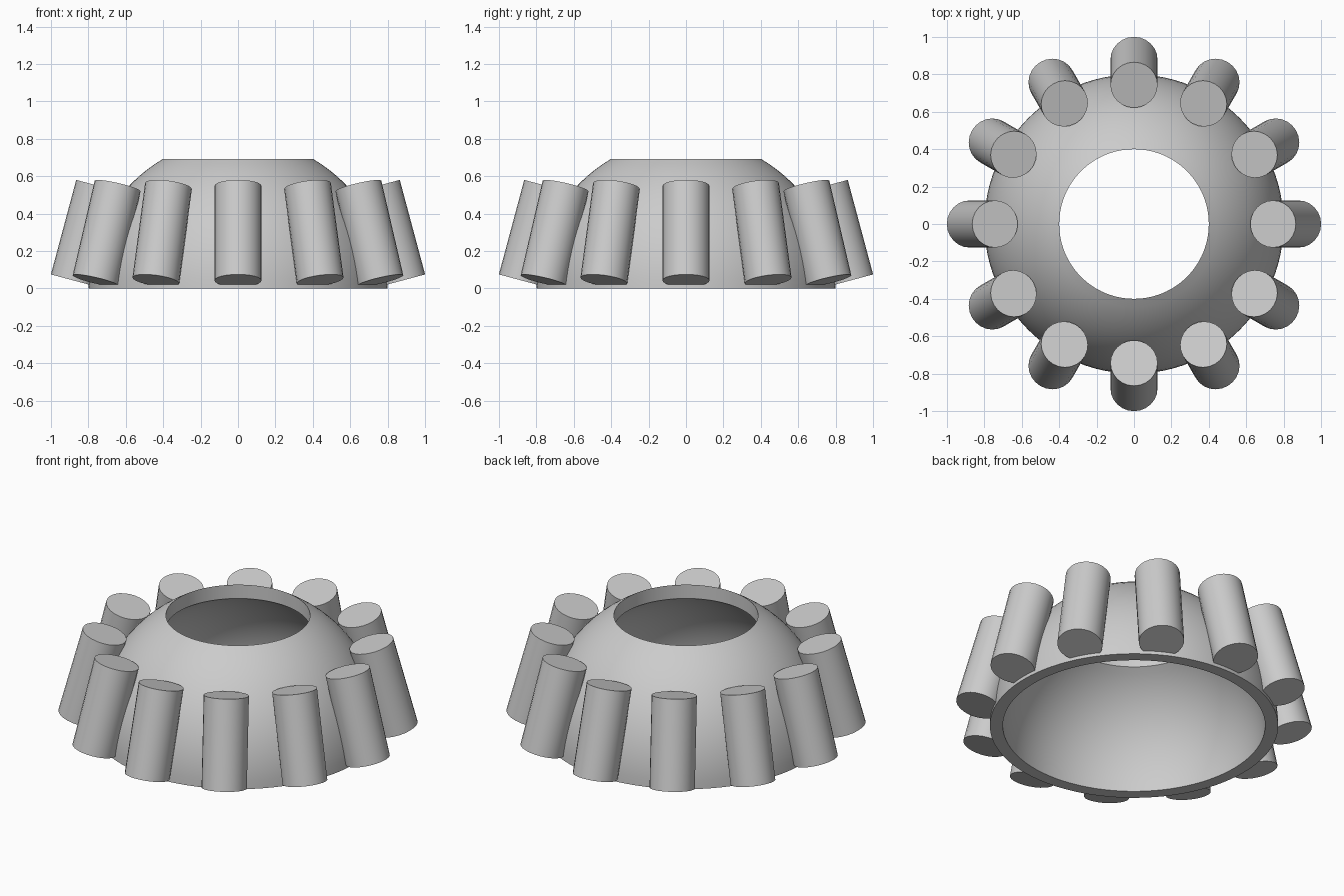
import bpy, bmesh, math
from mathutils import Matrix, Vector

if "Cube" in bpy.data.objects:
    bpy.data.objects.remove(bpy.data.objects["Cube"])

R_OUT, R_IN, R_HOLE = 0.8, 0.728, 0.4
ROLLERS, R_ROLLER, LENGTH, TILT = 12, 0.126, 0.523, math.radians(15)

grey = bpy.data.materials.new("light grey")
grey.diffuse_color = (0.6, 0.6, 0.6, 1)
grey.use_nodes = True
grey.node_tree.nodes["Principled BSDF"].inputs["Base Color"].default_value = grey.diffuse_color


def finish(bm, name):
    bmesh.ops.recalc_face_normals(bm, faces=bm.faces)
    mesh = bpy.data.meshes.new(name)
    bm.to_mesh(mesh)
    bm.free()
    mesh.materials.append(grey)
    obj = bpy.data.objects.new(name, mesh)
    bpy.context.collection.objects.link(obj)
    bpy.ops.object.select_all(action='DESELECT')
    obj.select_set(True)
    bpy.context.view_layer.objects.active = obj
    bpy.ops.object.shade_smooth_by_angle(angle=math.radians(35))
    return obj


def arc(radius, steps=16):
    """Quarter-circle profile from the base up to the hole's edge."""
    end = math.acos(R_HOLE / radius)
    return [(radius * math.cos(end * i / steps), 0, radius * math.sin(end * i / steps))
            for i in range(steps + 1)]


# Hollow dome with a flat base rim and a straight round hole in the top
bm = bmesh.new()
verts = [bm.verts.new(p) for p in arc(R_OUT) + arc(R_IN)[::-1]]
edges = [bm.edges.new((v, verts[(i + 1) % len(verts)])) for i, v in enumerate(verts)]
bmesh.ops.spin(bm, geom=verts + edges, cent=(0, 0, 0), axis=(0, 0, 1),
               angle=math.tau, steps=96, use_merge=True)
bmesh.ops.remove_doubles(bm, verts=bm.verts, dist=1e-5)
finish(bm, "dome_shell")

# Ring of cylinders leaning in against the dome
for i in range(ROLLERS):
    bm = bmesh.new()
    bmesh.ops.create_cone(bm, cap_ends=True, segments=24, radius1=R_ROLLER,
                          radius2=R_ROLLER, depth=LENGTH)
    place = (Matrix.Rotation(math.tau * i / ROLLERS, 4, 'Z')
             @ Matrix.Translation(Vector((0.811, 0, 0.295)))
             @ Matrix.Rotation(-TILT, 4, 'Y'))
    bmesh.ops.transform(bm, matrix=place, verts=bm.verts)
    finish(bm, f"roller_{i + 1:02d}")
